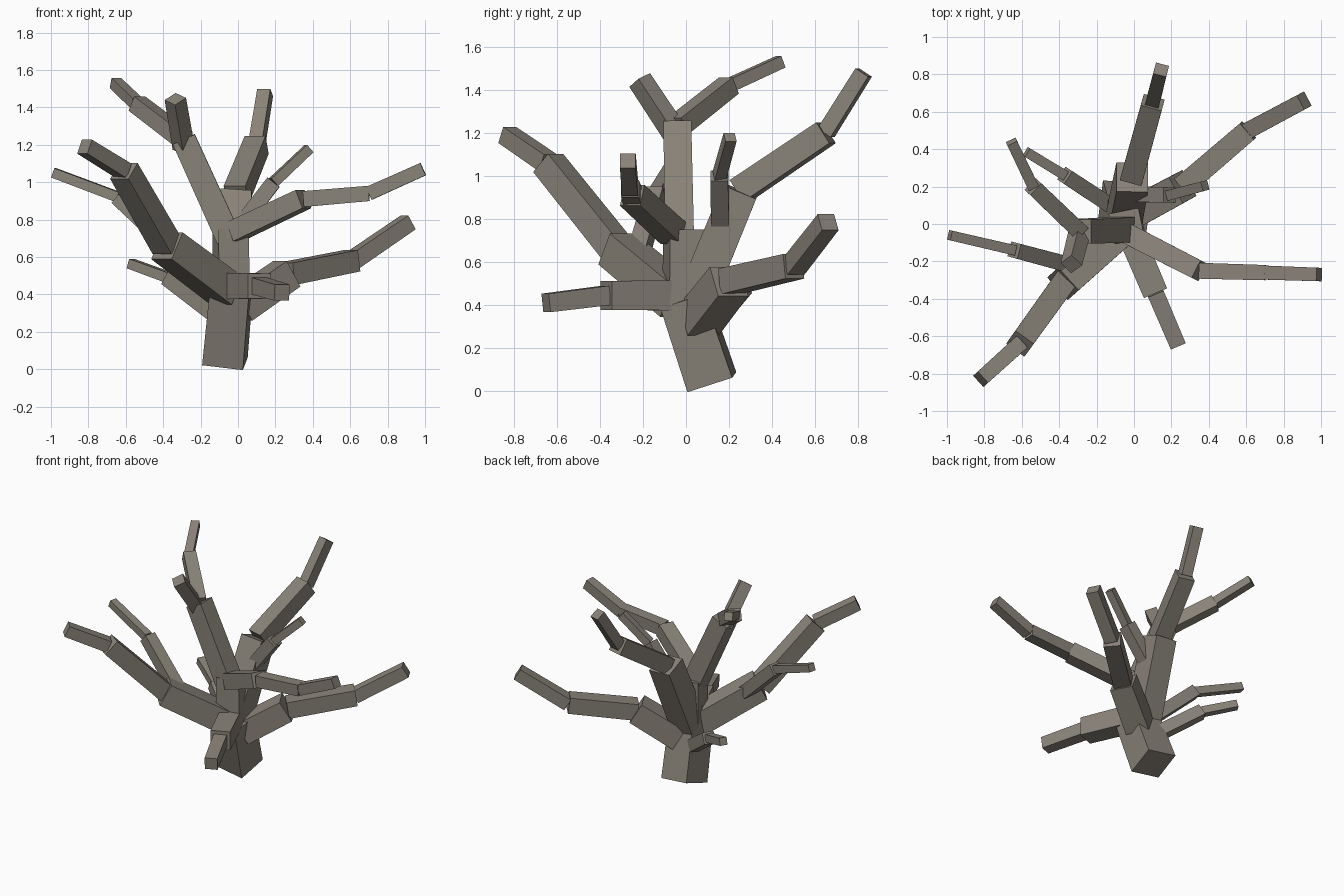
import bpy, bmesh, math
from mathutils import Vector

bark = bpy.data.materials.new("grey_brown_bark")
bark.diffuse_color = (0.25, 0.225, 0.19, 1)


def limb(name, points, widths, roll=0.0):
    """Chain of square beams through the points, one width per beam."""
    bm = bmesh.new()
    for p, q, w in zip(points, points[1:], widths):
        a, b = Vector(p), Vector(q)
        d = (b - a).normalized()
        side = d.cross(Vector((0, 0, 1)))
        if side.length < 0.45:          # near upright: square to the front
            side = Vector((1, 0, 0)) - d * d.x
        side.normalize()
        up = side.cross(d)
        rings = []
        for c, s in ((a, w), (b, w * 0.96)):
            rings.append([bm.verts.new(c + s / math.sqrt(2) * (
                math.cos(t) * side + math.sin(t) * up))
                for t in (roll + math.pi / 4 + k * math.pi / 2 for k in range(4))])
        bm.faces.new(rings[0])
        bm.faces.new(rings[1])
        for i in range(4):
            j = (i + 1) % 4
            bm.faces.new((rings[0][i], rings[0][j], rings[1][j], rings[1][i]))
    bmesh.ops.recalc_face_normals(bm, faces=bm.faces)
    mesh = bpy.data.meshes.new(name)
    bm.to_mesh(mesh)
    bm.free()
    mesh.materials.append(bark)
    bpy.context.collection.objects.link(bpy.data.objects.new(name, mesh))


# Leaning stump and the upright stem above it
limb("trunk", [(-0.07, 0.12, 0.042), (-0.035, -0.01, 0.43)], [0.22], 0.12)
limb("upper_trunk", [(-0.035, -0.01, 0.40), (-0.04, -0.01, 0.75)], [0.17], -0.2)

# Main branches
limb("right_branch", [(-0.02, -0.06, 0.735), (0.35, -0.25, 0.91),
                      (0.70, -0.26, 0.94), (0.99, -0.27, 1.07)], [0.11, 0.085, 0.075])
limb("lower_right_branch", [(0.0, 0.06, 0.33), (0.26, 0.20, 0.51),
                            (0.61, 0.50, 0.58), (0.91, 0.66, 0.785)], [0.165, 0.12, 0.09])
limb("back_branch", [(-0.05, 0.04, 0.42), (-0.01, 0.25, 0.93),
                     (0.10, 0.65, 1.20), (0.145, 0.825, 1.48)], [0.175, 0.12, 0.075])
limb("tall_left_branch", [(-0.05, -0.03, 0.70), (-0.29, -0.04, 1.23),
                          (-0.54, 0.20, 1.42), (-0.655, 0.44, 1.53)], [0.135, 0.09, 0.06])
limb("front_left_branch", [(-0.06, -0.03, 0.42), (-0.38, -0.32, 0.66),
                           (-0.61, -0.64, 1.06), (-0.82, -0.83, 1.19)], [0.17, 0.125, 0.085])
limb("front_branch", [(-0.03, -0.03, 0.445), (0.115, -0.37, 0.445),
                      (0.235, -0.65, 0.41)], [0.14, 0.09])
limb("lower_left_branch", [(-0.08, 0.07, 0.27), (-0.37, 0.26, 0.49),
                           (-0.575, 0.385, 0.565)], [0.085, 0.055])

# Side shoots
limb("top_shoot", [(-0.29, -0.04, 1.18), (-0.335, -0.215, 1.445)], [0.085], 0.6)
limb("left_shoot", [(-0.34, -0.22, 0.64), (-0.64, -0.14, 0.92),
                    (-0.985, -0.06, 1.05)], [0.085, 0.055])
limb("right_shoot", [(-0.01, 0.16, 0.74), (0.19, 0.155, 1.0),
                     (0.38, 0.205, 1.18)], [0.085, 0.055])
